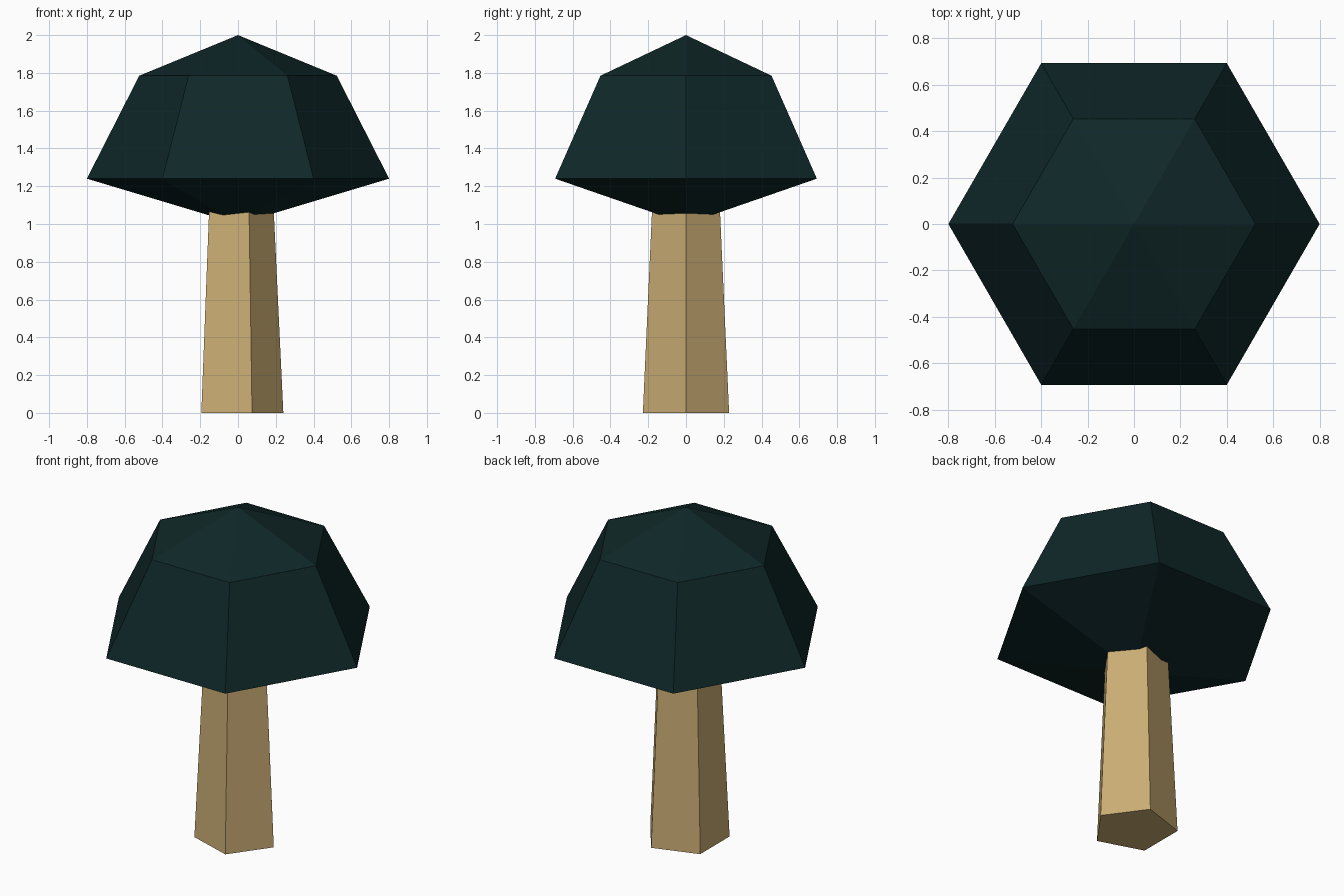
import bpy, bmesh
from math import cos, sin, tau

if "Cube" in bpy.data.objects:
    bpy.data.objects.remove(bpy.data.objects["Cube"])


def material(name, srgb):
    mat = bpy.data.materials.new(name)
    lin = [((c / 255 + 0.055) / 1.055) ** 2.4 if c > 10 else c / 255 / 12.92 for c in srgb]
    mat.diffuse_color = (*lin, 1)
    mat.use_nodes = True
    mat.node_tree.nodes["Principled BSDF"].inputs["Base Color"].default_value = mat.diffuse_color
    return mat


def lathe(name, sides, profile, mat):
    """Faceted solid from (radius, z) rings, bottom to top; radius 0 is a point."""
    bm = bmesh.new()
    rings = []
    for r, z in profile:
        n = sides if r else 1
        rings.append([bm.verts.new((r * cos(tau * i / sides), r * sin(tau * i / sides), z))
                      for i in range(n)])
    for a, b in zip(rings, rings[1:]):
        for i in range(sides):
            j = (i + 1) % sides
            quad = [a[i % len(a)], a[j % len(a)], b[j % len(b)], b[i % len(b)]]
            bm.faces.new(list(dict.fromkeys(quad)))
    for ring in (rings[0], rings[-1]):
        if len(ring) > 1:
            bm.faces.new(ring)
    bmesh.ops.recalc_face_normals(bm, faces=bm.faces)
    mesh = bpy.data.meshes.new(name)
    bm.to_mesh(mesh)
    bm.free()
    mesh.materials.append(mat)
    obj = bpy.data.objects.new(name, mesh)
    bpy.context.collection.objects.link(obj)
    return obj


# Five-sided tapered trunk, its top hidden in the canopy
lathe("trunk", 5, [(0.24, 0), (0.183, 1.2)], material("tan bark", (202, 173, 116)))

# Six-sided canopy with a shallow pointed underside and top
lathe("canopy", 6, [(0, 1.0), (0.8, 1.24), (0.523, 1.785), (0, 2.0)],
      material("dark green leaves", (15, 39, 40)))
